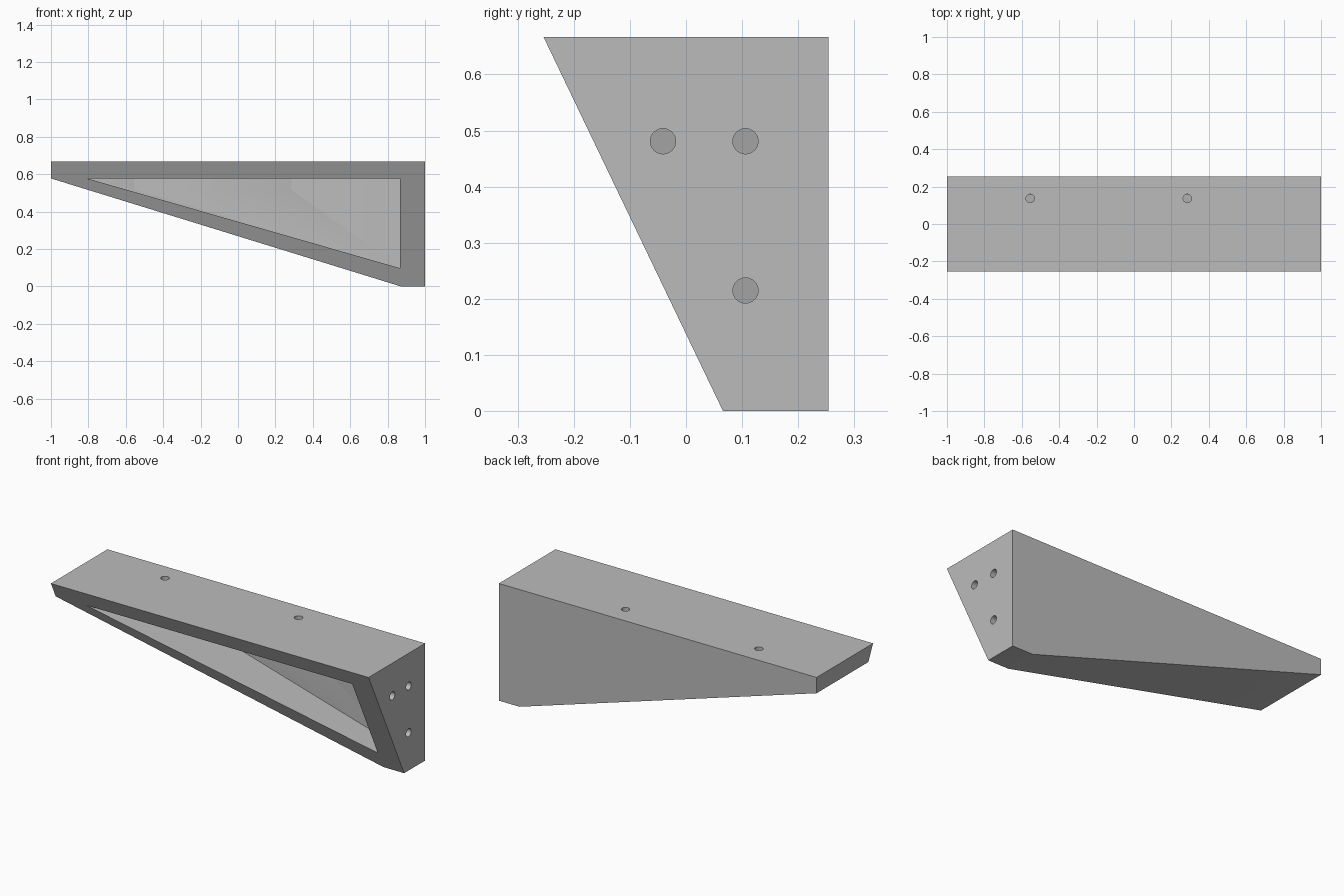
import bpy
import bmesh
from math import pi
from mathutils import Matrix, Vector

default = bpy.data.objects.get("Cube")
if default:
    bpy.data.objects.remove(default, do_unlink=True)

GREY = (0.5, 0.5, 0.5, 1.0)
grey = bpy.data.materials.new("plain grey")
grey.use_nodes = True
grey.diffuse_color = GREY
grey.node_tree.nodes["Principled BSDF"].inputs["Base Color"].default_value = GREY

TOP, HALF_DEPTH = 0.667, 0.254


def finish(bm, name):
    bmesh.ops.recalc_face_normals(bm, faces=bm.faces[:])
    mesh = bpy.data.meshes.new(name)
    bm.to_mesh(mesh)
    bm.free()
    mesh.materials.append(grey)
    obj = bpy.data.objects.new(name, mesh)
    bpy.context.collection.objects.link(obj)
    return obj


def prism(profile, y0, y1):
    """Extrude an x-z outline along y."""
    bm = bmesh.new()
    face = bm.faces.new([bm.verts.new((x, y0, z)) for x, z in profile])
    moved = bmesh.ops.extrude_face_region(bm, geom=[face])["geom"]
    verts = [v for v in moved if isinstance(v, bmesh.types.BMVert)]
    bmesh.ops.translate(bm, verts=verts, vec=(0, y1 - y0, 0))
    return bm


def drill(name, start, end, radius=0.0225):
    """Round cutter running between two points."""
    start, end = Vector(start), Vector(end)
    axis = end - start
    turn = axis.to_track_quat("Z", "Y").to_matrix().to_4x4()
    bm = bmesh.new()
    bmesh.ops.create_cone(bm, cap_ends=True, segments=48, radius1=radius,
                          radius2=radius, depth=axis.length,
                          matrix=Matrix.Translation((start + end) / 2) @ turn)
    return finish(bm, name)


# Solid bracket: tapered outline, front trimmed by a slanted plane
bm = prism([(-1, TOP), (1, TOP), (1, 0), (0.87, 0), (-1, 0.577)],
           -HALF_DEPTH, HALF_DEPTH)
slope = Vector((0, 0.066 + HALF_DEPTH, -TOP))
bmesh.ops.bisect_plane(bm, geom=bm.verts[:] + bm.edges[:] + bm.faces[:],
                       dist=1e-5, plane_co=(0, 0.066, 0),
                       plane_no=slope.cross(Vector((1, 0, 0))),
                       clear_inner=slope.cross(Vector((1, 0, 0))).y > 0,
                       clear_outer=slope.cross(Vector((1, 0, 0))).y < 0)
bmesh.ops.holes_fill(bm, edges=[e for e in bm.edges if e.is_boundary])
bracket = finish(bm, "shelf_bracket")

# Triangular pocket open at the front, leaving a back wall
cutters = [finish(prism([(-0.81, 0.578), (0.867, 0.578), (0.867, 0.097)],
                        -0.5, 0.158), "pocket_cutter")]

# Screw holes down through the top plate
for x in (-0.555, 0.285):
    cutters.append(drill("top_hole_cutter", (x, 0.137, 0.52), (x, 0.137, 0.8)))

# Screw holes through the end plate
for y, z in ((-0.041, 0.481), (0.106, 0.481), (0.106, 0.215)):
    cutters.append(drill("end_hole_cutter", (0.82, y, z), (1.1, y, z)))

# Cut everything and discard the cutters
bpy.context.view_layer.objects.active = bracket
for cutter in cutters:
    cutter.hide_render = True
    mod = bracket.modifiers.new("cut", "BOOLEAN")
    mod.operation = "DIFFERENCE"
    mod.solver = "EXACT"
    mod.object = cutter
    bpy.ops.object.modifier_apply(modifier=mod.name)
    bpy.data.objects.remove(cutter, do_unlink=True)

# Smooth hole walls, crisp plate edges
bracket.select_set(True)
bpy.ops.object.shade_smooth_by_angle(angle=pi / 6)
